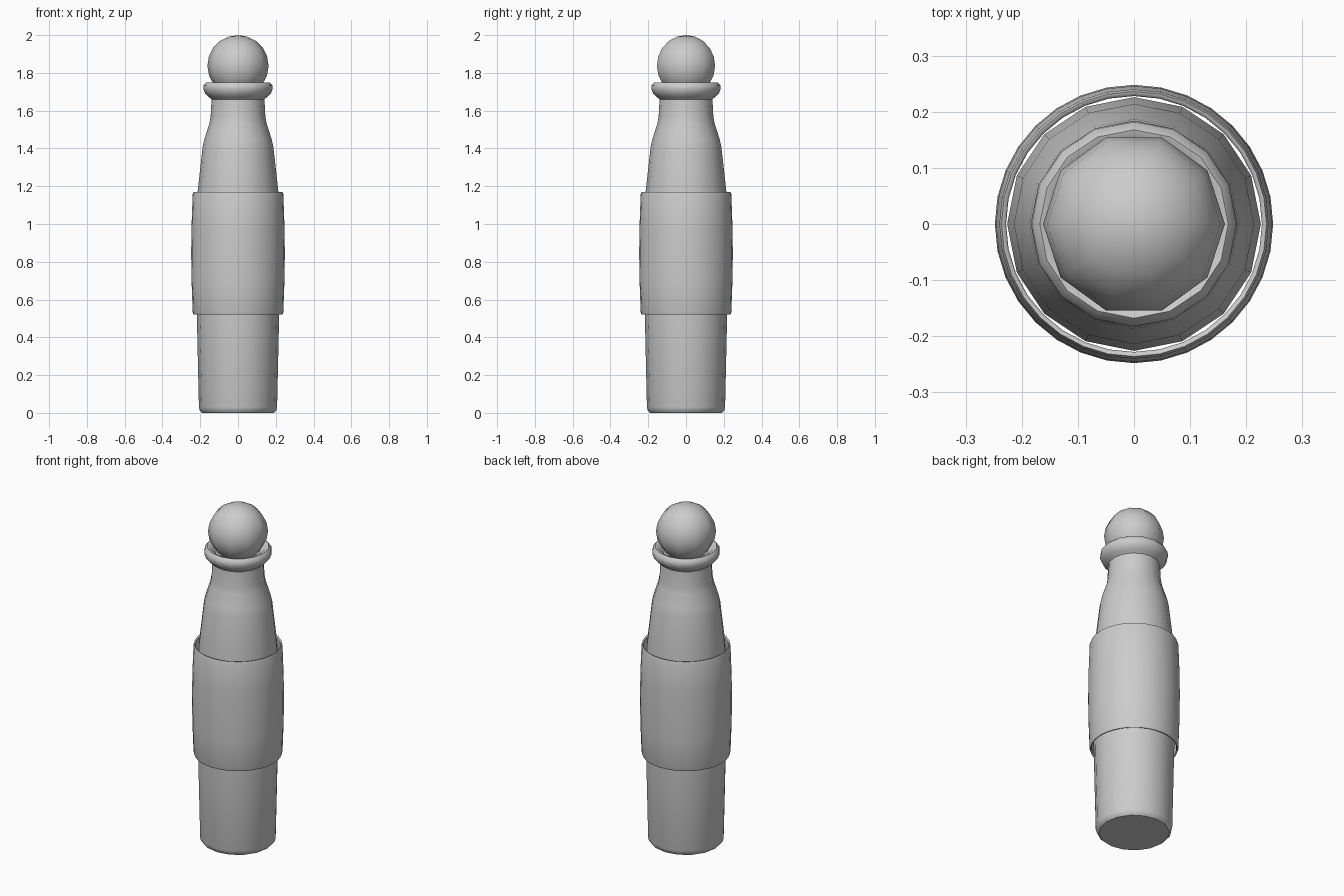
import bpy, bmesh, math

if "Cube" in bpy.data.objects:
    bpy.data.objects.remove(bpy.data.objects["Cube"])


def lathe(name, profile, sides, angle=40):
    """Revolve (radius, z) points around z; radius 0 closes with a pole."""
    bm = bmesh.new()
    rings = []
    for r, z in profile:
        if r == 0:
            rings.append([bm.verts.new((0, 0, z))] * sides)
        else:
            rings.append([bm.verts.new((r * math.cos(2 * math.pi * i / sides),
                                        r * math.sin(2 * math.pi * i / sides), z))
                          for i in range(sides)])
    for a, b in zip(rings, rings[1:]):
        for i in range(sides):
            j = (i + 1) % sides
            bm.faces.new(list(dict.fromkeys((a[i], a[j], b[j], b[i]))))
    mesh = bpy.data.meshes.new(name)
    bm.to_mesh(mesh)
    bm.free()
    obj = bpy.data.objects.new(name, mesh)
    bpy.context.collection.objects.link(obj)
    bpy.ops.object.select_all(action='DESELECT')
    obj.select_set(True)
    bpy.context.view_layer.objects.active = obj
    bpy.ops.object.shade_smooth_by_angle(angle=math.radians(angle))
    return obj


# Tapered body with shoulder, neck and rolled collar
lathe("body", [
    (0, 0), (0.19, 0), (0.202, 0.012), (0.207, 0.03), (0.218, 0.52),
    (0.226, 0.85), (0.214, 1.17), (0.187, 1.41), (0.178, 1.45),
    (0.152, 1.53), (0.145, 1.57), (0.14, 1.66), (0.158, 1.675),
    (0.174, 1.69), (0.184, 1.715), (0.182, 1.735), (0.168, 1.75),
    (0.15, 1.745), (0.135, 1.725), (0.12, 1.71), (0, 1.71)], 16)

# Open sleeve wrapped around the middle, edges turned inward
lathe("sleeve", [
    (0.228, 0.528), (0.231, 0.521), (0.236, 0.52), (0.24, 0.532),
    (0.246, 0.70), (0.248, 0.845), (0.246, 0.99), (0.24, 1.158),
    (0.236, 1.17), (0.231, 1.169), (0.228, 1.162)], 32, 60)

# Ball on top
R, CZ, N = 0.162, 1.838, 10
ball = [(R * math.sin(math.pi * k / N) if 0 < k < N else 0,
         CZ - R * math.cos(math.pi * k / N)) for k in range(N + 1)]
lathe("ball_top", ball, 10, 60)
